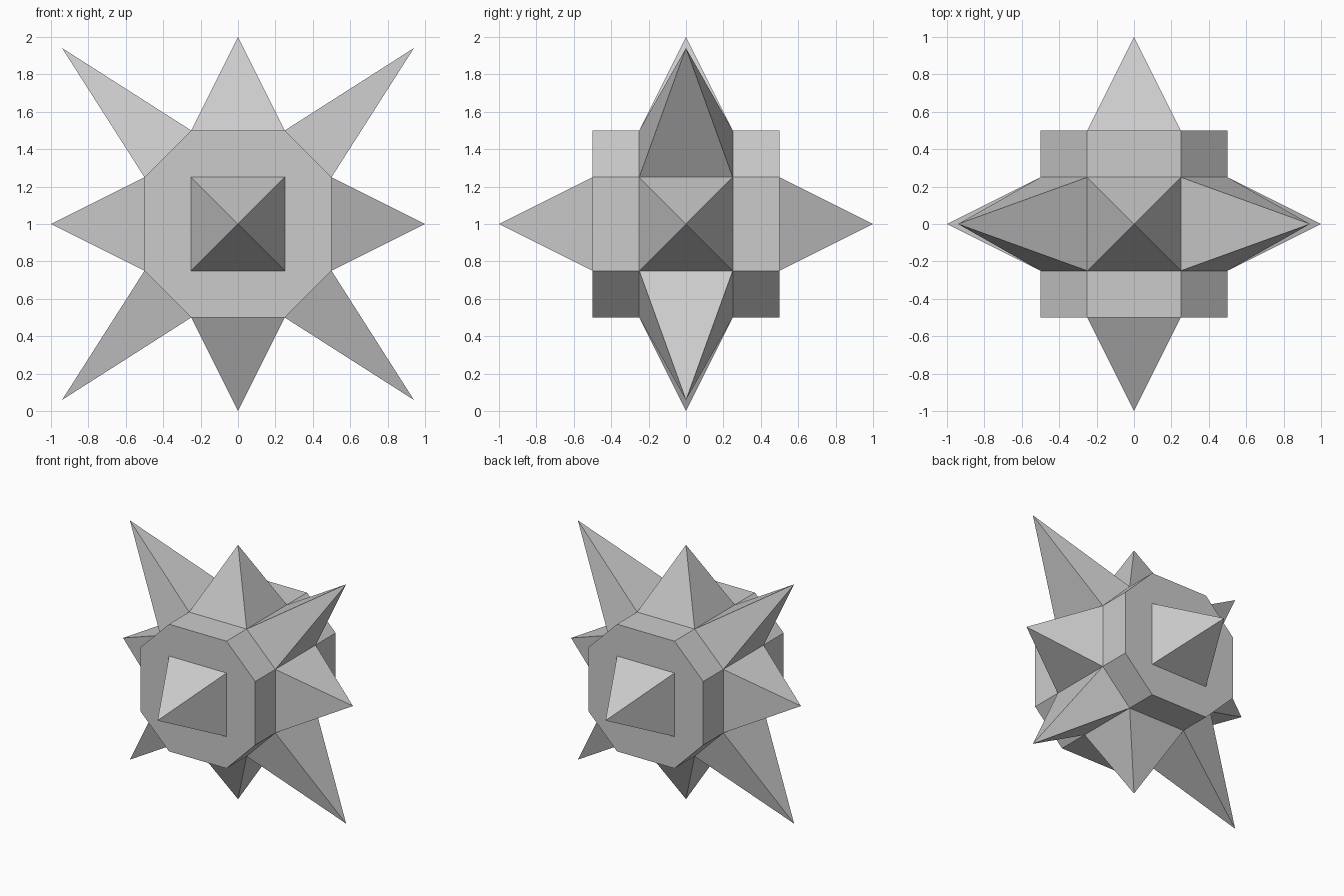
import bpy, bmesh
from mathutils import Vector

if "Cube" in bpy.data.objects:
    bpy.data.objects.remove(bpy.data.objects["Cube"])

bm = bmesh.new()

# Octagonal body: a cube with its four front-to-back edges chamfered
bmesh.ops.create_cube(bm, size=1.0)
long_edges = [e for e in bm.edges
              if abs(e.verts[0].co.y - e.verts[1].co.y) > 0.5]
bmesh.ops.bevel(bm, geom=long_edges, offset=0.25, offset_type='OFFSET',
                segments=1, profile=0.5, affect='EDGES')

# Cut lines that outline a spike base on every face
for axis in range(3):
    for offset in (-0.25, 0.25):
        point, normal = Vector((0, 0, 0)), Vector((0, 0, 0))
        point[axis], normal[axis] = offset, 1
        bmesh.ops.bisect_plane(bm, geom=bm.verts[:] + bm.edges[:] + bm.faces[:],
                               dist=1e-4, plane_co=point, plane_no=normal)
bm.normal_update()


# Spikes: raise the middle of each base; chamfer spikes are longer
def spike_bases(diagonal):
    found = []
    for f in bm.faces:
        c = f.calc_center_median()
        zeros = sum(abs(v) < 0.01 for v in c)
        if zeros == 2 and not diagonal:
            found.append(f)
        elif diagonal and zeros == 1 and abs(c.y) < 0.01 and abs(f.normal.x) > 0.5 and abs(f.normal.z) > 0.5:
            found.append(f)
    return found


straight, slanted = spike_bases(False), spike_bases(True)
bmesh.ops.poke(bm, faces=straight, offset=0.5)
bmesh.ops.poke(bm, faces=slanted, offset=0.8)

bmesh.ops.recalc_face_normals(bm, faces=bm.faces[:])
mesh = bpy.data.meshes.new("spiked_star")
bm.to_mesh(mesh)
bm.free()
star = bpy.data.objects.new("spiked_star", mesh)
star.location.z = 1.0
bpy.context.collection.objects.link(star)
